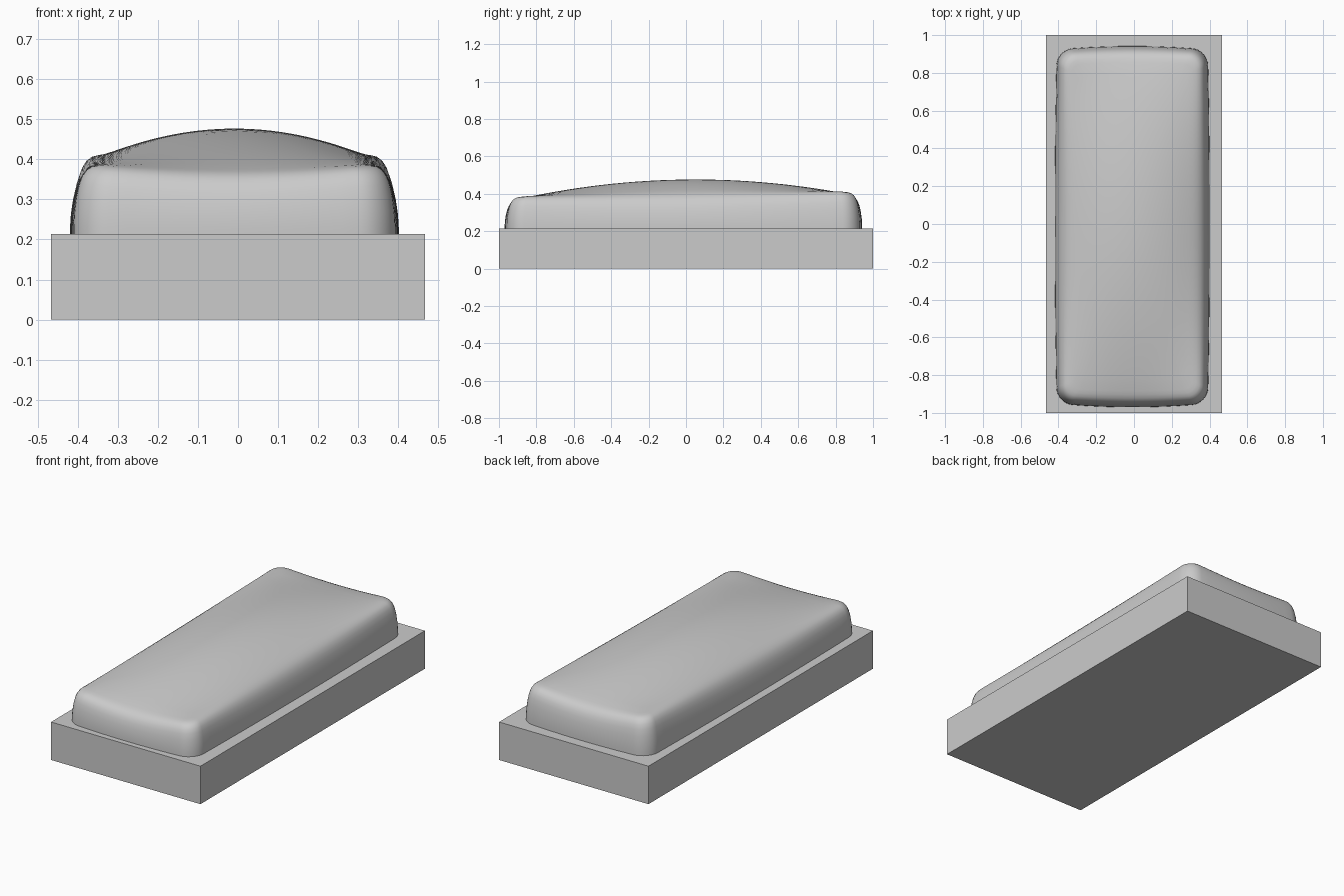
import bpy, bmesh, math

if "Cube" in bpy.data.objects:
    bpy.data.objects.remove(bpy.data.objects["Cube"])

BASE_TOP = 0.214
CX, CY = -0.009, -0.014      # cushion centre
HX, HY = 0.400, 0.937        # cushion half sizes before bulging


def new_object(name, bm):
    bmesh.ops.recalc_face_normals(bm, faces=bm.faces)
    mesh = bpy.data.meshes.new(name)
    bm.to_mesh(mesh)
    bm.free()
    obj = bpy.data.objects.new(name, mesh)
    bpy.context.collection.objects.link(obj)
    return obj


# Box base
bm = bmesh.new()
bmesh.ops.create_cube(bm, size=1)
for v in bm.verts:
    v.co.x *= 0.932
    v.co.y *= 2.0
    v.co.z = (v.co.z + 0.5) * BASE_TOP
new_object("bed_base", bm)


def outline(inset, n_x=14, n_y=28, n_c=8):
    """Rounded rectangle with slightly bulging sides."""
    hx, hy, r = HX - inset, HY - inset, 0.085 - inset * 0.5
    pts = []
    corners = [(1, -1, -90), (1, 1, 0), (-1, 1, 90), (-1, -1, 180)]
    for i, (sx, sy, a0) in enumerate(corners):
        cx, cy = sx * (hx - r), sy * (hy - r)
        for k in range(n_c + 1):
            a = math.radians(a0 + 90 * k / n_c)
            pts.append((cx + r * math.cos(a), cy + r * math.sin(a)))
        nx, ny, _ = corners[(i + 1) % 4]
        ex, ey = pts[-1]
        a = math.radians(a0 + 90)
        fx = nx * (hx - r) + r * math.cos(a)
        fy = ny * (hy - r) + r * math.sin(a)
        n = n_y if sx == nx else n_x
        for k in range(1, n):
            t = k / n
            pts.append((ex + (fx - ex) * t, ey + (fy - ey) * t))
    return [(x * (1 + 0.025 * (1 - (y / HY) ** 2)),
             y * (1 + 0.020 * (1 - (x / HX) ** 2))) for x, y in pts]


def top_height(x, y):
    """Domed middle, low edge centres, raised corners, higher at the back."""
    u, v = (x / HX) ** 2, (y / HY) ** 2
    dome = max(0, 1 - u) * max(0, 1 - v)
    return 0.374 + 0.102 * dome + 0.036 * u * v + 0.014 * y / HY


# Domed cushion: side rings, rounded edge, then rings shrinking to the centre
bm = bmesh.new()
profile = [(0, -0.08), (0, 0.1), (0.002, 0.3), (0.007, 0.52), (0.014, 0.70),
           (0.022, 0.82), (0.033, 0.91), (0.047, 0.965), (0.065, 0.99), (0.085, 1.0)]
rings = []
for inset, f in profile:
    rings.append([(x, y, BASE_TOP + f * (top_height(x, y) - BASE_TOP))
                  for x, y in outline(inset)])
last = outline(profile[-1][0])
for k in range(1, 14):
    s = 1 - k / 14
    rings.append([(x * s, y * s, top_height(x * s, y * s)) for x, y in last])
loops = [[bm.verts.new((x + CX, y + CY, z)) for x, y, z in ring] for ring in rings]
n = len(loops[0])
for a, b in zip(loops, loops[1:]):
    for i in range(n):
        j = (i + 1) % n
        bm.faces.new((a[i], a[j], b[j], b[i]))
centre = bm.verts.new((CX, CY, top_height(0, 0)))
for i in range(n):
    bm.faces.new((loops[-1][i], loops[-1][(i + 1) % n], centre))
bm.faces.new(loops[0][::-1])
cushion = new_object("mattress", bm)
bpy.context.view_layer.objects.active = cushion
cushion.select_set(True)
bpy.ops.object.shade_smooth_by_angle(angle=math.radians(40))
